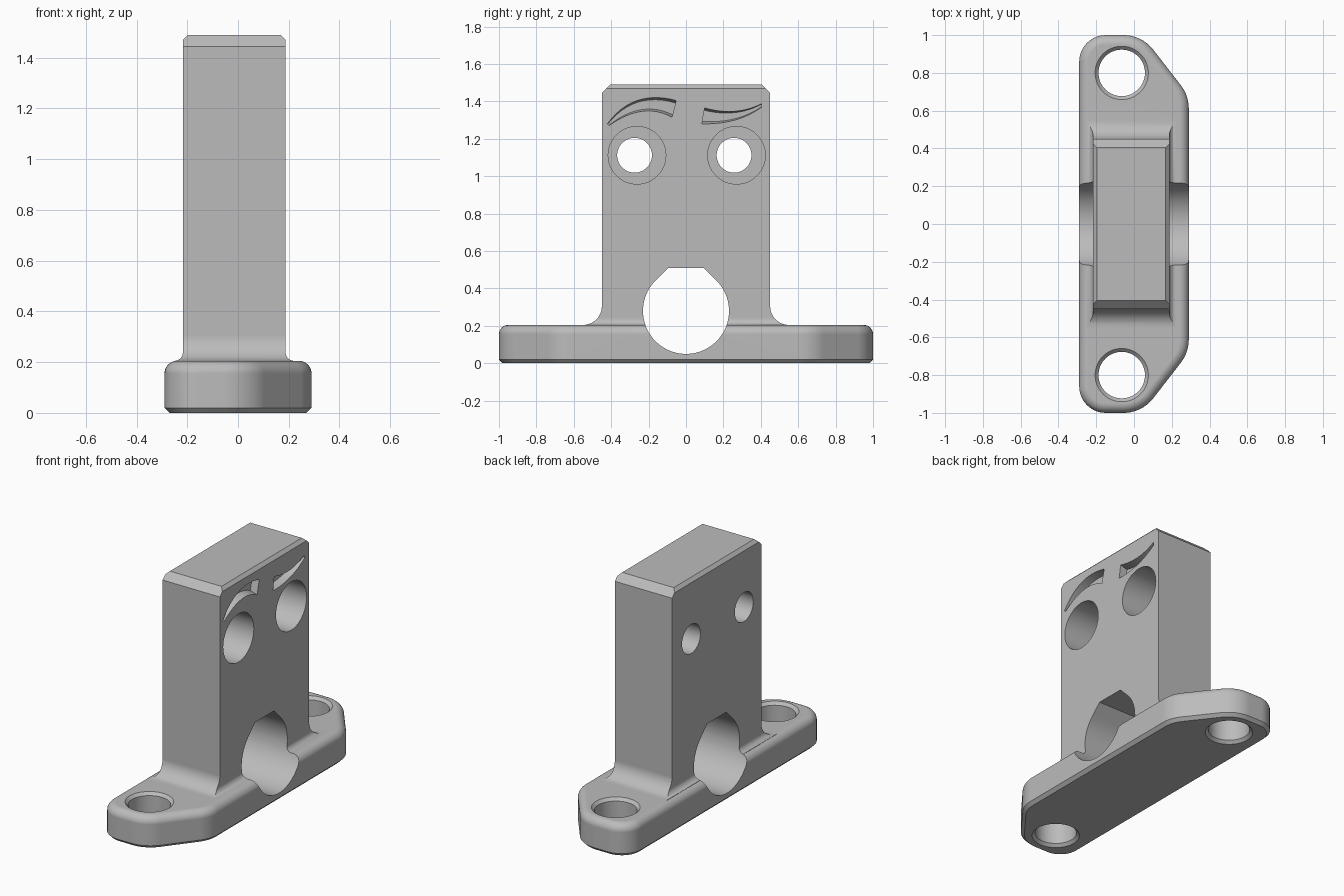
import bpy, bmesh, math
from mathutils import Vector

if "Cube" in bpy.data.objects:
    bpy.data.objects.remove(bpy.data.objects["Cube"])

grey = bpy.data.materials.new("plain grey")
grey.diffuse_color = (0.5, 0.5, 0.5, 1)
grey.use_nodes = True
grey.node_tree.nodes["Principled BSDF"].inputs["Base Color"].default_value = grey.diffuse_color


def loft(name, rings):
    """Closed solid from a list of rings with equal point counts."""
    bm = bmesh.new()
    loops = [[bm.verts.new(p) for p in ring] for ring in rings]
    n = len(loops[0])
    for a, b in zip(loops, loops[1:]):
        for i in range(n):
            j = (i + 1) % n
            bm.faces.new((a[i], a[j], b[j], b[i]))
    bm.faces.new(loops[0][::-1])
    bm.faces.new(loops[-1])
    bmesh.ops.recalc_face_normals(bm, faces=bm.faces)
    me = bpy.data.meshes.new(name)
    bm.to_mesh(me)
    bm.free()
    me.materials.append(grey)
    ob = bpy.data.objects.new(name, me)
    bpy.context.collection.objects.link(ob)
    return ob


def circle(cx, cy, r, n=64):
    return [(cx + r * math.cos(2 * math.pi * i / n),
             cy + r * math.sin(2 * math.pi * i / n)) for i in range(n)]


def along_x(profile, x):
    return [(x, y, z) for y, z in profile]


def along_z(profile, z):
    return [(x, y, z) for x, y in profile]


def combine(target, other, operation):
    """Boolean the other solid into the target and remove it."""
    mod = target.modifiers.new("join", 'BOOLEAN')
    mod.operation = operation
    mod.solver = 'EXACT'
    mod.object = other
    bpy.context.view_layer.objects.active = target
    bpy.ops.object.modifier_apply(modifier=mod.name)
    bpy.data.objects.remove(other)


# Foot outline: rounded polygon, inset by shrinking the corner arcs
CORNERS = [(-0.29, -1, 0.14), (0.042, -1, 0.2), (0.29, -0.68, 0.2),
           (0.29, 0.68, 0.2), (0.042, 1, 0.2), (-0.29, 1, 0.14)]


def foot_outline(inset, steps=10):
    pts = []
    for k, (x, y, r) in enumerate(CORNERS):
        p = Vector((x, y))
        din = (p - Vector(CORNERS[k - 1][:2])).normalized()
        dout = (Vector(CORNERS[(k + 1) % len(CORNERS)][:2]) - p).normalized()
        turn = math.acos(din.dot(dout))
        centre = p - din * r * math.tan(turn / 2) + Vector((-din.y, din.x)) * r
        start = math.atan2(-din.x, din.y)
        start = math.atan2(Vector((din.y, -din.x)).y, Vector((din.y, -din.x)).x)
        for i in range(steps + 1):
            a = start + turn * i / steps
            pts.append((centre.x + (r - inset) * math.cos(a),
                        centre.y + (r - inset) * math.sin(a)))
    return pts


# Foot plate with chamfered underside and rounded top edge
TOP = 0.205
levels = [(0, 0.02), (0.02, 0)]
for i in range(9):
    a = math.pi / 2 * i / 8
    levels.append((TOP - 0.05 + 0.05 * math.sin(a), 0.05 - 0.05 * math.cos(a)))
body = loft("bracket_body", [along_z(foot_outline(s), z) for z, s in levels])


# Upright block, flaring into the foot and chamfered at the top
def block_ring(z, dx, dy):
    x0, x1, y = -0.217 - dx, 0.187 + dx, 0.45 + dy
    return [(x0, -y, z), (x1, -y, z), (x1, y, z), (x0, y, z)]


def flare(h, r):
    return r - math.sqrt(r * r - (r - h) ** 2) if h < r else 0


rings = [block_ring(0.12, 0.035, 0.1)]
for i in range(15):
    h = 0.1 * (1 - math.cos(math.pi / 2 * i / 14))
    rings.append(block_ring(TOP + h, flare(h, 0.035), flare(h, 0.1)))
rings += [block_ring(1.445, 0, 0), block_ring(1.47, 0, -0.025),
          block_ring(1.49, -0.02, -0.045)]
combine(body, loft("upright", rings), 'UNION')

cutters = []

# Rod bore: circle with a cropped 45 degree roof
R, BZ = 0.23, 0.28
bore = []
for i in range(61):
    a = math.radians(135 + 270 * i / 60)
    bore.append((R * math.cos(a), BZ + R * math.sin(a)))
flat = R * math.tan(math.pi / 8)
bore += [(flat, BZ + R), (-flat, BZ + R)]
cutters.append(loft("bore_cutter", [along_x(bore, -0.5), along_x(bore, 0.5)]))

# Bolt holes in the foot, chamfered at both ends
for s in (-1, 1):
    cutters.append(loft("bolt_cutter", [
        along_z(circle(-0.065, 0.8 * s, r), z)
        for z, r in ((-0.02, 0.161), (0.018, 0.123),
                     (TOP - 0.018, 0.123), (TOP + 0.02, 0.161))]))

# Screw holes with wide recesses on the +x face
for hole_y, recess_y in ((-0.275, -0.262), (0.257, 0.27)):
    for y, r, x in ((recess_y, 0.154, -0.06), (hole_y, 0.093, -0.4)):
        c = circle(y, 1.112, r)
        cutters.append(loft("screw_cutter", [along_x(c, x), along_x(c, 0.4)]))


# Curved tapered slots above the screw holes
def curve(a, m, b, n=12):
    a, m, b = Vector(a), Vector(m), Vector(b)
    out = []
    for i in range(n + 1):
        t = i / n
        out.append(a * (1 - t) * (1 - 2 * t) + m * 4 * t * (1 - t) + b * t * (2 * t - 1))
    return out


SLOTS = [
    (((-0.42, 1.28), (-0.26, 1.405), (-0.053, 1.405)),
     ((-0.075, 1.315), (-0.235, 1.347), (-0.41, 1.272))),
    (((0.10, 1.365), (0.26, 1.347), (0.405, 1.388)),
     ((0.405, 1.37), (0.26, 1.30), (0.085, 1.28)))]
for upper, lower in SLOTS:
    rim = curve(*upper) + curve(*lower)
    floor = [p.lerp(q, 0.15) for p, q in zip(rim, rim[::-1])]
    cutters.append(loft("slot_cutter", [along_x(floor, 0.137), along_x(rim, 0.187),
                                        along_x(rim, 0.25)]))

for c in cutters:
    combine(body, c, 'DIFFERENCE')

# Smooth the rounded edges, keep flat faces crisp
bpy.ops.object.select_all(action='DESELECT')
body.select_set(True)
bpy.context.view_layer.objects.active = body
bpy.ops.object.shade_smooth_by_angle(angle=math.radians(25))
wn = body.modifiers.new("even_normals", 'WEIGHTED_NORMAL')
wn.keep_sharp = True
